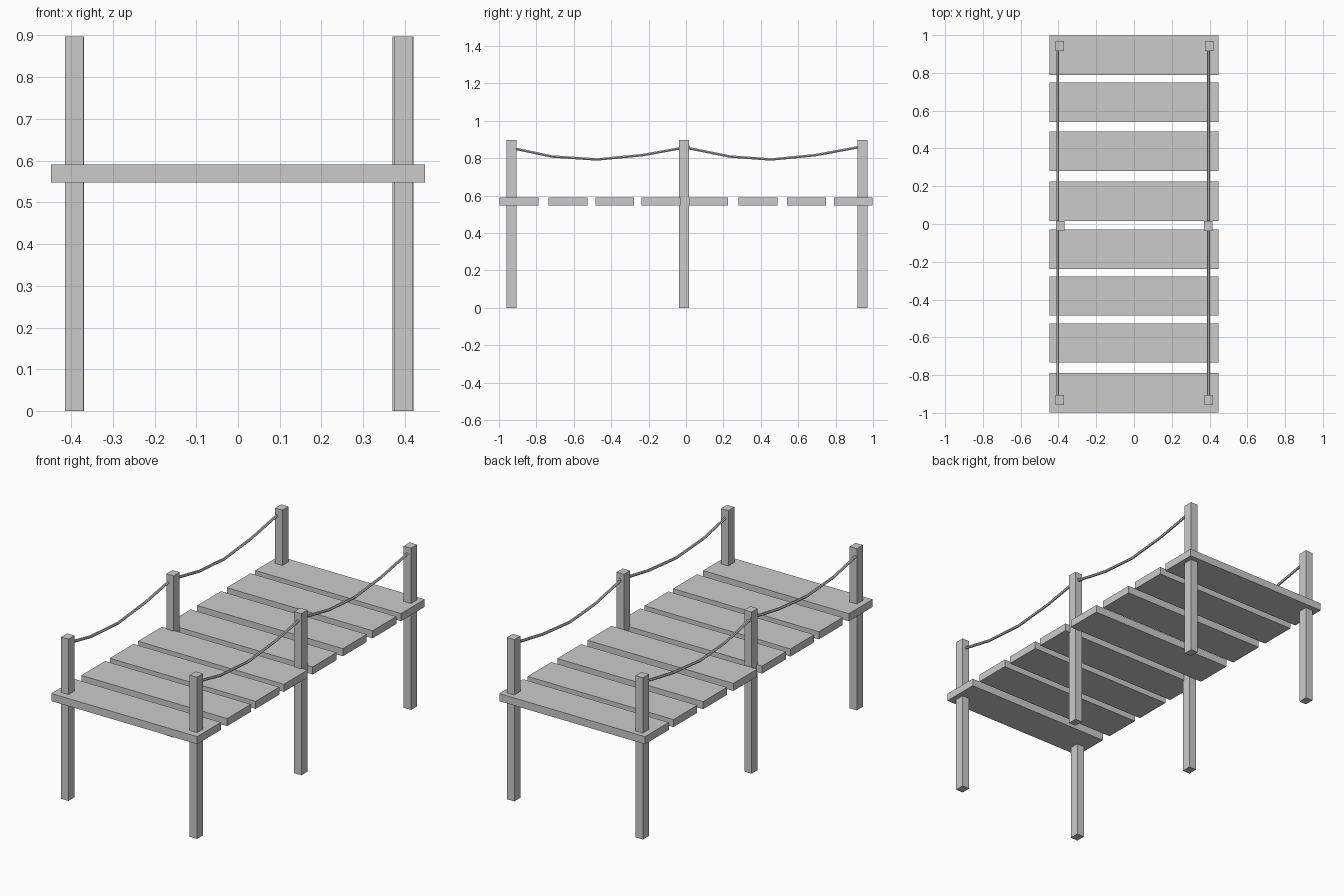
import bpy

if "Cube" in bpy.data.objects:
    bpy.data.objects.remove(bpy.data.objects["Cube"])

PLANK_Y = [-0.893, -0.63, -0.381, -0.133, 0.12, 0.385, 0.645, 0.894]
POST_H = 0.897


def box(name, size, center):
    bpy.ops.mesh.primitive_cube_add(size=1, location=center)
    ob = bpy.context.object
    ob.name = name
    ob.scale = size
    bpy.ops.object.transform_apply(location=False, rotation=False, scale=True)
    return ob


def rope(name, x, path):
    cu = bpy.data.curves.new(name, 'CURVE')
    cu.dimensions = '3D'
    cu.bevel_depth = 0.0075
    cu.bevel_resolution = 1
    cu.use_fill_caps = True
    sp = cu.splines.new('POLY')
    sp.points.add(len(path) - 1)
    for p, (y, z) in zip(sp.points, path):
        p.co = (x, y, z, 1)
    sp.use_smooth = False
    ob = bpy.data.objects.new(name, cu)
    bpy.context.collection.objects.link(ob)
    bpy.ops.object.select_all(action='DESELECT')
    ob.select_set(True)
    bpy.context.view_layer.objects.active = ob
    bpy.ops.object.convert(target='MESH')


# Deck planks
for i, y in enumerate(PLANK_Y):
    box(f"plank_{i + 1}", (0.895, 0.208, 0.042), (0, y, 0.569))

# Posts: front, middle and back on each side
for side, xs in (("left", (-0.392, -0.391, -0.392)), ("right", (0.397, 0.393, 0.398))):
    for label, x, y in zip(("front", "middle", "back"), xs, (-0.932, -0.011, 0.943)):
        box(f"{side}_{label}_post", (0.045, 0.053, POST_H), (x, y, POST_H / 2))

# Sagging hand ropes between the posts
FRONT_ROPE = [(-0.93, 0.854), (-0.716, 0.809), (-0.476, 0.793), (-0.235, 0.816), (0.02, 0.862)]
BACK_ROPE = [(-0.01, 0.858), (0.235, 0.809), (0.455, 0.793), (0.69, 0.816), (0.93, 0.86)]
for side, x in (("left", -0.404), ("right", 0.395)):
    rope(f"{side}_front_rope", x, FRONT_ROPE)
    rope(f"{side}_back_rope", x, BACK_ROPE)
